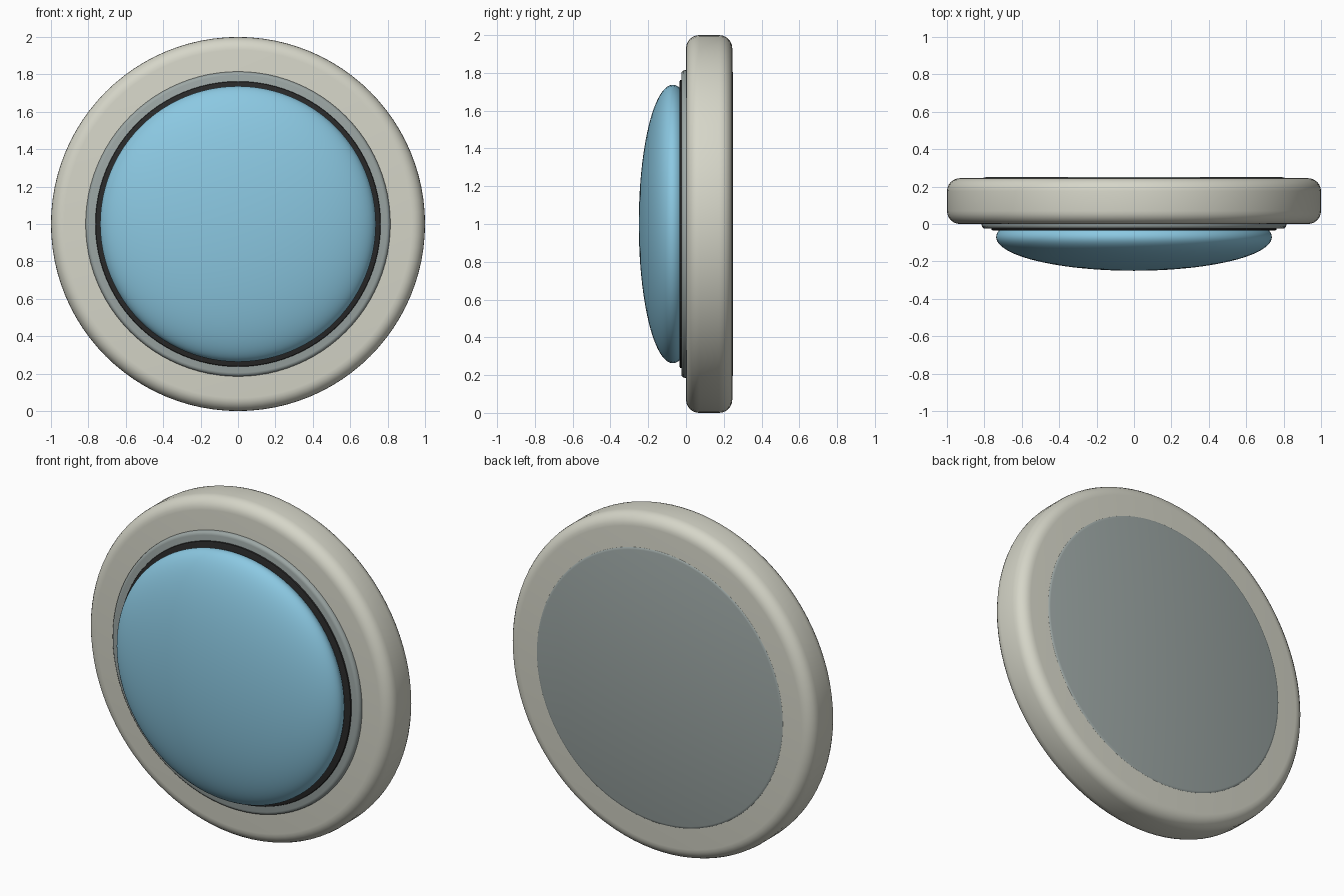
import bpy
import math

if "Cube" in bpy.data.objects:
    bpy.data.objects.remove(bpy.data.objects["Cube"])


def material(name, rgb):
    mat = bpy.data.materials.new(name)
    mat.diffuse_color = (*rgb, 1)
    mat.use_nodes = True
    mat.node_tree.nodes["Principled BSDF"].inputs["Base Color"].default_value = mat.diffuse_color
    return mat


STONE = material("warm light grey", (0.67, 0.67, 0.58))
STEEL = material("cool grey", (0.33, 0.38, 0.37))
BLACK = material("near black", (0.022, 0.022, 0.022))
BLUE = material("sky blue", (0.26, 0.58, 0.76))


def finish(name, mat):
    obj = bpy.context.object
    obj.name = name
    obj.data.materials.append(mat)
    return obj


def disc(name, radius, front, back, bevel, segments, mat):
    """Round-edged disc facing -y, spanning front to back."""
    bpy.ops.mesh.primitive_cylinder_add(
        vertices=96, radius=radius, depth=back - front,
        location=(0, (front + back) / 2, 1), rotation=(math.pi / 2, 0, 0))
    obj = finish(name, mat)
    mod = obj.modifiers.new("rounded rim", "BEVEL")
    mod.width = bevel
    mod.segments = segments
    mod.limit_method = "ANGLE"
    mod.angle_limit = math.radians(40)
    bpy.ops.object.modifier_apply(modifier=mod.name)
    bpy.ops.object.shade_smooth_by_angle(angle=math.radians(35))


# Housing, bezel plate and dark gap liner, stacked on one axis
disc("housing", 1.0, 0.0, 0.245, 0.07, 6, STONE)
disc("bezel_plate", 0.815, -0.025, 0.25, 0.02, 3, STEEL)
disc("gap_liner", 0.763, -0.034, 0.247, 0.008, 2, BLACK)

# Domed push cap: a flattened sphere with its pole facing forward
bpy.ops.mesh.primitive_uv_sphere_add(
    segments=96, ring_count=48, radius=1,
    location=(0, -0.07, 1), rotation=(math.pi / 2, 0, 0))
cap = finish("push_cap", BLUE)
cap.scale = (0.737, 0.737, 0.18)
bpy.ops.object.shade_smooth()
